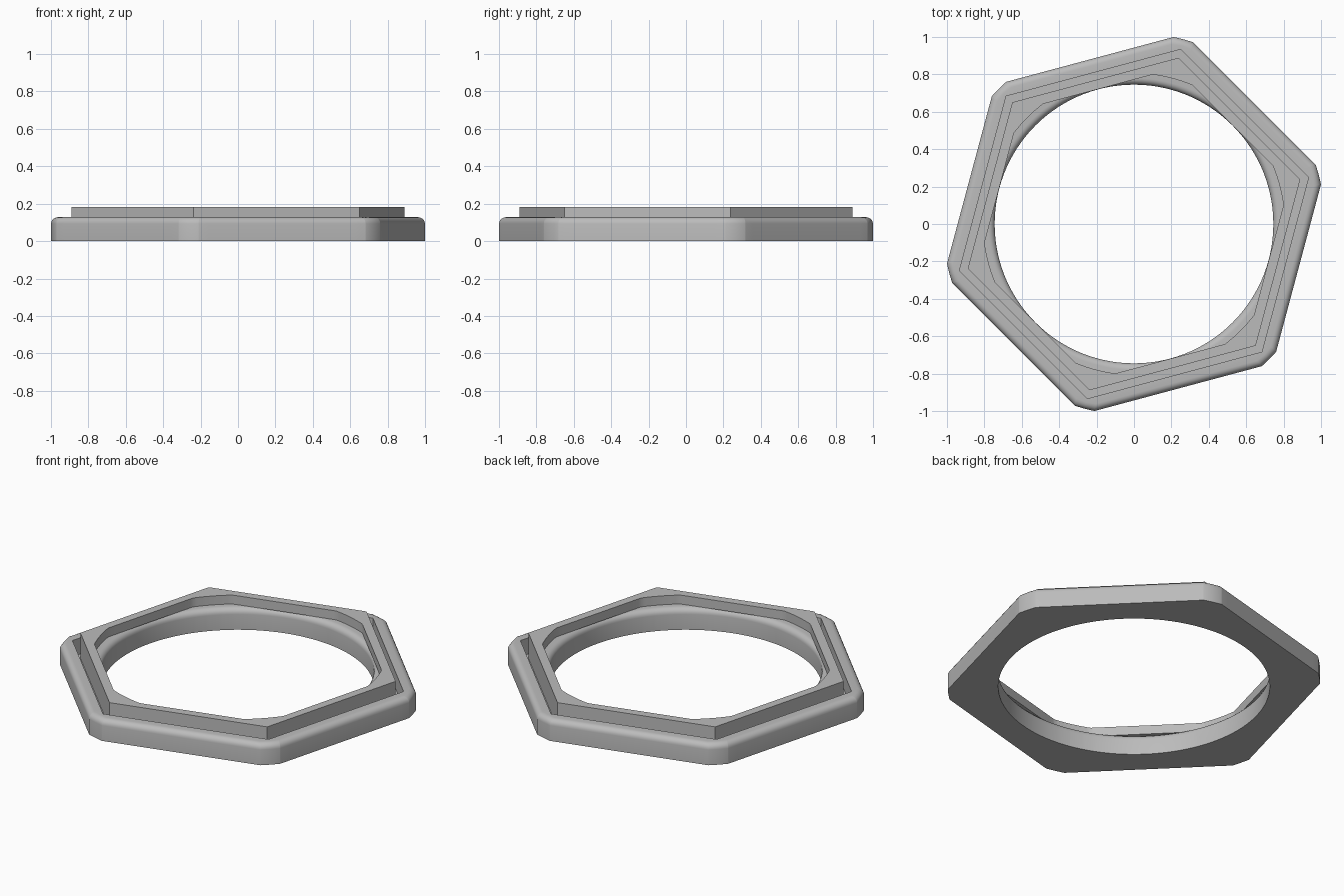
import bpy
import bmesh
from math import cos, sin, radians, pi

cube = bpy.data.objects.get("Cube")
if cube:
    bpy.data.objects.remove(cube)

grey = bpy.data.materials.new("plain_grey")
grey.use_nodes = True
colour = (0.5, 0.5, 0.5, 1)
grey.diffuse_color = colour
grey.node_tree.nodes["Principled BSDF"].inputs["Base Color"].default_value = colour

# Angles measured from each hexagon corner, with extra steps where corners are trimmed
STEPS = sorted([i * 3 for i in range(-10, 10)] + [-7.7, -3.2, 3.2, 7.7])
CORNER_ANGLE = 15


def hexagon(apothem, trim=9):
    """Radius of a hexagon, with its corners trimmed to a circle."""
    return lambda a: min(apothem / cos(radians(30 - abs(a))), trim)


def circle(radius):
    return lambda a: radius


def ring(name, section):
    """Join a closed loop of (outline, height) into a solid ring."""
    bm = bmesh.new()
    loops = []
    for outline, z in section:
        loop = []
        for side in range(6):
            for a in STEPS:
                r = outline(a)
                t = radians(CORNER_ANGLE + 60 * side + a)
                loop.append(bm.verts.new((r * cos(t), r * sin(t), z)))
        loops.append(loop)
    n = len(loops[0])
    for i, lower in enumerate(loops):
        upper = loops[(i + 1) % len(loops)]
        for j in range(n):
            k = (j + 1) % n
            bm.faces.new((lower[j], lower[k], upper[k], upper[j]))
    bmesh.ops.recalc_face_normals(bm, faces=bm.faces[:])
    mesh = bpy.data.meshes.new(name)
    bm.to_mesh(mesh)
    bm.free()
    mesh.materials.append(grey)
    obj = bpy.data.objects.new(name, mesh)
    bpy.context.collection.objects.link(obj)
    bpy.ops.object.select_all(action="DESELECT")
    obj.select_set(True)
    bpy.context.view_layer.objects.active = obj
    bpy.ops.object.shade_smooth_by_angle(angle=radians(32))
    return obj


TOP, FLOOR, HOLE, BEVEL = 0.128, 0.03, 0.745, 0.035
arc = [i * pi / 10 for i in range(6)]

# Base: round hole with a rounded lip, a hexagonal groove and a rounded outer rim
lip = [(circle(HOLE + BEVEL * (1 - cos(t))), TOP - BEVEL * (1 - sin(t))) for t in arc]
rim = [(hexagon(0.911 - BEVEL * (1 - sin(t)), 1.022 - BEVEL * (1 - sin(t))),
        TOP - BEVEL * (1 - cos(t))) for t in arc]
groove = [(hexagon(0.785), TOP), (hexagon(0.785), FLOOR),
          (hexagon(0.837), FLOOR), (hexagon(0.837), TOP)]
ring("base_ring", [(circle(HOLE), 0)] + lip + groove + rim + [(hexagon(0.911, 1.022), 0)])

# Collar: raised hexagonal wall standing in the groove, with a trimmed opening
opening, wall = hexagon(0.746, 0.805), hexagon(0.797)
ring("raised_collar", [(opening, TOP), (opening, 0.182), (wall, 0.182), (wall, FLOOR),
                       (hexagon(0.785), FLOOR), (hexagon(0.785), TOP)])
